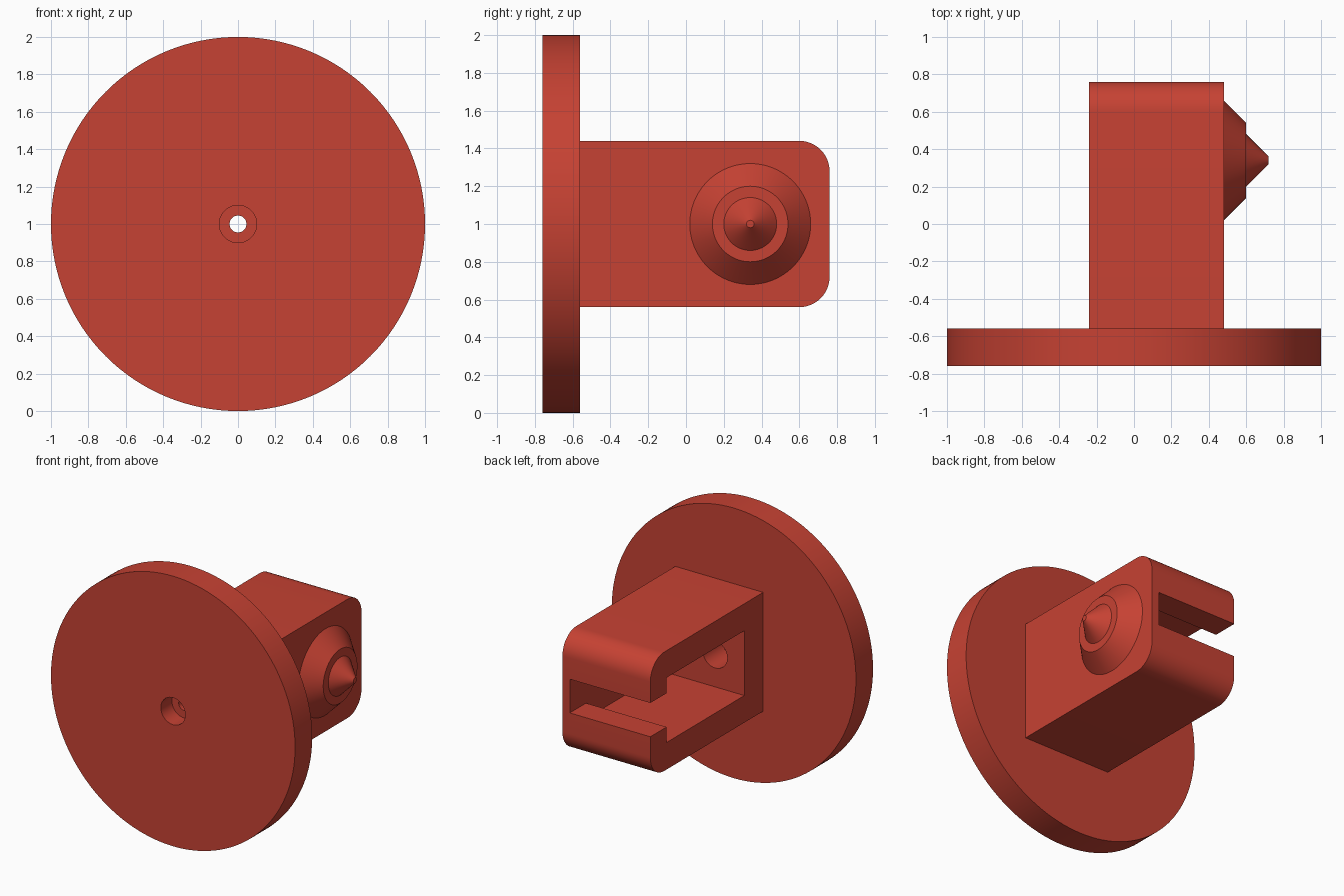
import bpy, bmesh, math
from mathutils import Matrix

if "Cube" in bpy.data.objects:
    bpy.data.objects.remove(bpy.data.objects["Cube"])

red = bpy.data.materials.new("brick red")
red.diffuse_color = (0.565, 0.054, 0.033, 1)
red.use_nodes = True
red.node_tree.nodes["Principled BSDF"].inputs["Base Color"].default_value = red.diffuse_color


def finish(name, bm):
    bmesh.ops.recalc_face_normals(bm, faces=bm.faces)
    me = bpy.data.meshes.new(name)
    bm.to_mesh(me)
    bm.free()
    ob = bpy.data.objects.new(name, me)
    bpy.context.collection.objects.link(ob)
    me.materials.append(red)
    return ob


def lathe(name, rings, axis, origin, seg=96):
    """Closed solid of revolution from (distance along axis, radius) rings."""
    bm = bmesh.new()
    loops = []
    for d, r in rings:
        loop = []
        for i in range(seg):
            a = 2 * math.pi * i / seg
            u, v = r * math.cos(a), r * math.sin(a)
            p = (u, d, v) if axis == "y" else (d, u, v)
            loop.append(bm.verts.new([c + o for c, o in zip(p, origin)]))
        loops.append(loop)
    for a, b in zip(loops, loops[1:]):
        for i in range(seg):
            j = (i + 1) % seg
            bm.faces.new((a[i], a[j], b[j], b[i]))
    bm.faces.new(loops[0])
    bm.faces.new(loops[-1])
    return finish(name, bm)


def box(name, lo, hi):
    bm = bmesh.new()
    size = [h - l for l, h in zip(lo, hi)]
    mid = [(h + l) / 2 for l, h in zip(lo, hi)]
    bmesh.ops.create_cube(bm, size=1, matrix=Matrix.Translation(mid) @ Matrix.Diagonal((*size, 1)))
    return finish(name, bm)


def cut(ob, cutter):
    cutter.hide_render = True
    mod = ob.modifiers.new("cut", "BOOLEAN")
    mod.operation, mod.solver, mod.object = "DIFFERENCE", "EXACT", cutter
    bpy.context.view_layer.objects.active = ob
    bpy.ops.object.modifier_apply(modifier=mod.name)


def smooth(ob):
    bpy.ops.object.select_all(action="DESELECT")
    ob.select_set(True)
    bpy.context.view_layer.objects.active = ob
    bpy.ops.object.shade_smooth_by_angle(angle=math.radians(25))


# Round front plate
plate = lathe("round_plate", [(-0.76, 1.0), (-0.56, 1.0)], "y", (0, 0, 1), 128)

# Block with rounded back edges, extruded across x
R = 0.16
profile = [(-0.56, 0.56)]
for cz, start in ((0.56 + R, -90), (1.44 - R, 0)):
    for i in range(13):
        a = math.radians(start + 90 * i / 12)
        profile.append((0.76 - R + R * math.cos(a), cz + R * math.sin(a)))
profile.append((-0.56, 1.44))
bm = bmesh.new()
face = bm.faces.new([bm.verts.new((-0.24, y, z)) for y, z in profile])
ext = bmesh.ops.extrude_face_region(bm, geom=[face])
for v in ext["geom"]:
    if isinstance(v, bmesh.types.BMVert):
        v.co.x = 0.48
block = finish("hollow_block", bm)

# Cavity open to the left, and slot through the back wall
cavity = box("cavity_cutter", (-0.5, -0.34, 0.76), (0.42, 0.57, 1.24))
slot = box("slot_cutter", (-0.5, 0.4, 0.875), (0.42, 1.0, 1.125))

# Stepped screw hole: wide at both ends with a narrow web between
hole = lathe("hole_cutter", [(-0.9, 0.1), (-0.63, 0.1), (-0.63, 0.045), (-0.56, 0.045),
                             (-0.56, 0.1), (-0.2, 0.1)], "y", (0, 0, 1), 48)
cutters = [cavity, slot, hole]
for c in cutters:
    cut(block, c)
cut(plate, hole)
for c in cutters:
    bpy.data.objects.remove(c)

# Stepped conical stud on the right side
stud = lathe("conical_stud", [(0.48, 0.32), (0.60, 0.20), (0.60, 0.14), (0.72, 0.02)],
             "x", (0, 0.34, 1))

for ob in (plate, block, stud):
    smooth(ob)
